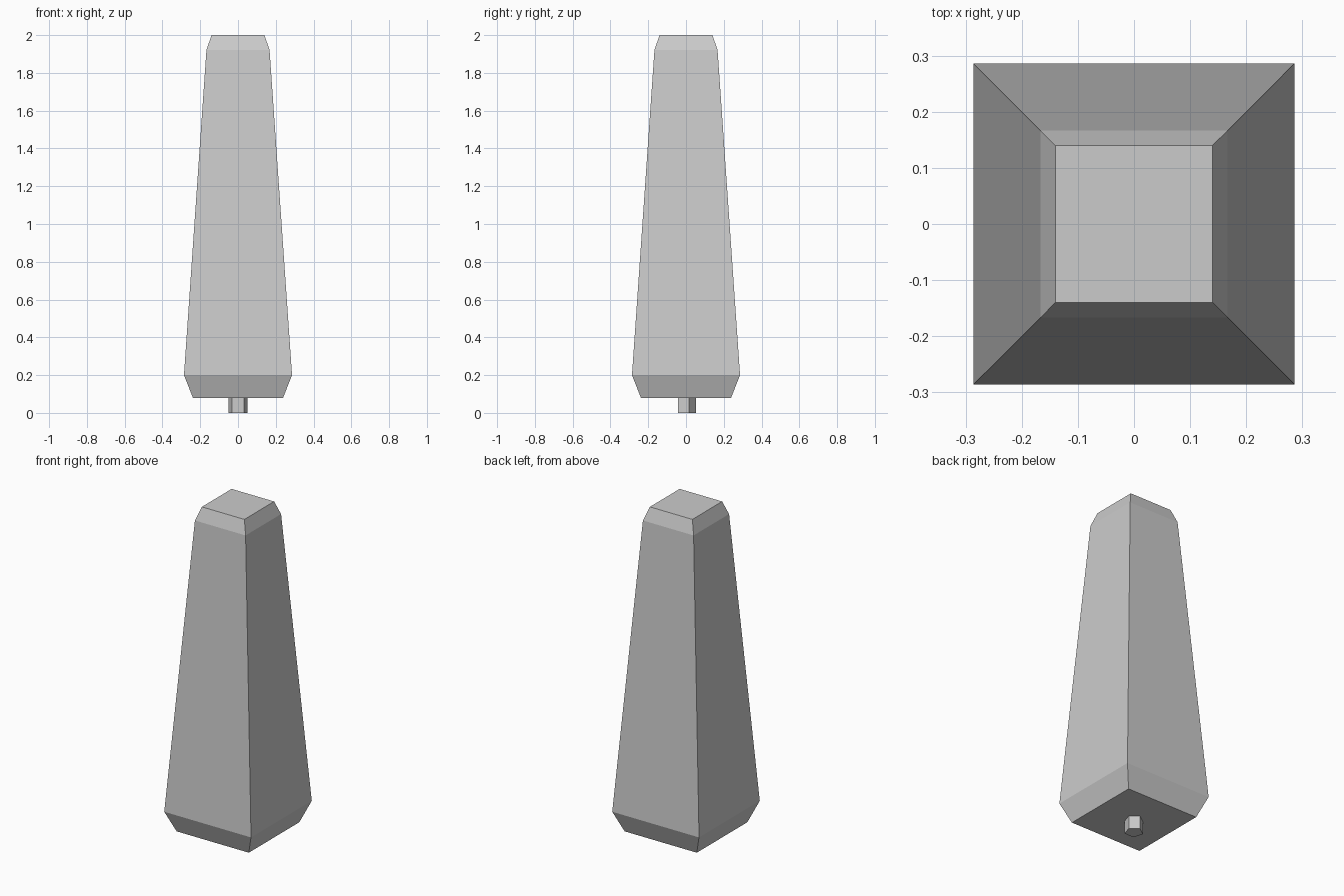
import bpy
import bmesh
from math import pi, sin, cos, sqrt

old = bpy.data.objects.get("Cube")
if old:
    bpy.data.objects.remove(old, do_unlink=True)

grey = bpy.data.materials.new("light_grey")
grey.use_nodes = True
colour = (0.6, 0.6, 0.6, 1)
grey.diffuse_color = colour
grey.node_tree.nodes["Principled BSDF"].inputs["Base Color"].default_value = colour


def prism(name, sides, turn, profile):
    """Capped, flat-sided solid through (radius, height) rings, bottom to top."""
    bm = bmesh.new()
    rings = []
    for radius, z in profile:
        angles = [turn + 2 * pi * i / sides for i in range(sides)]
        rings.append([bm.verts.new((radius * cos(a), radius * sin(a), z)) for a in angles])
    for low, high in zip(rings, rings[1:]):
        for i in range(sides):
            j = (i + 1) % sides
            bm.faces.new((low[i], low[j], high[j], high[i]))
    bm.faces.new(rings[0][::-1])
    bm.faces.new(rings[-1])
    mesh = bpy.data.meshes.new(name)
    bm.to_mesh(mesh)
    bm.free()
    mesh.materials.append(grey)
    obj = bpy.data.objects.new(name, mesh)
    bpy.context.collection.objects.link(obj)
    return obj


# Tapered square body with chamfered foot and top, given as half widths
half_widths = [(0.238, 0.078), (0.286, 0.2), (0.167, 1.922), (0.14, 2.0)]
prism("tapered_body", 4, pi / 4, [(w * sqrt(2), z) for w, z in half_widths])

# Five-sided mounting peg with one corner towards the back
prism("mounting_peg", 5, pi / 2, [(0.052, 0), (0.052, 0.08)])
